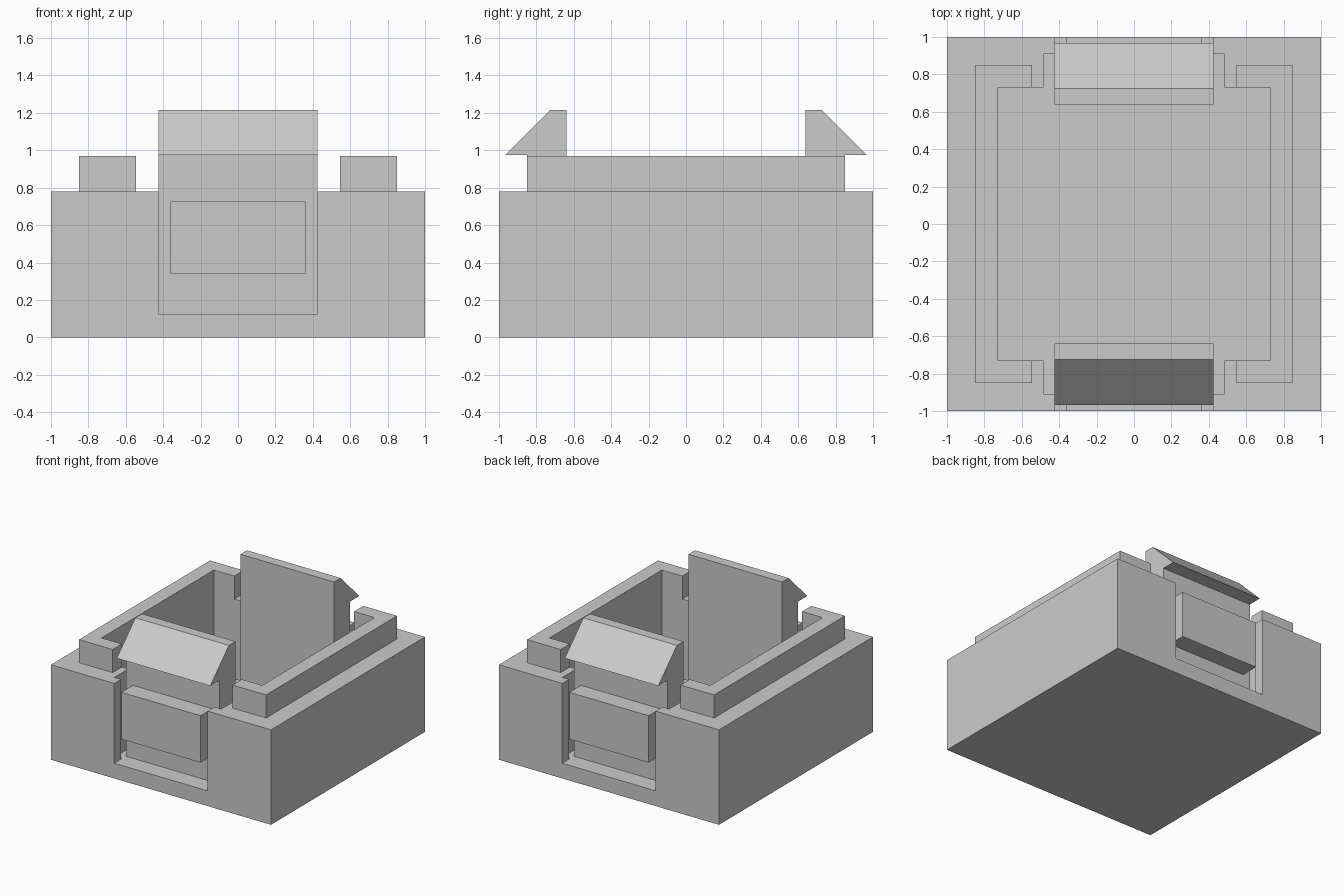
import bpy
import bmesh
from mathutils import Vector

cube = bpy.data.objects.get("Cube")
if cube:
    bpy.data.objects.remove(cube, do_unlink=True)

grey = bpy.data.materials.new("plain_grey")
grey.use_nodes = True
COLOUR = (0.6, 0.6, 0.6, 1.0)
grey.diffuse_color = COLOUR
grey.node_tree.nodes["Principled BSDF"].inputs["Base Color"].default_value = COLOUR

FLOOR, RIM, LIP_TOP, HOOK_TOP = 0.125, 0.78, 0.97, 1.215
CAVITY, LIP, LIP_GAP = 0.73, 0.85, 0.545
SLOT, SLOT_WIDE, SLOT_STEP = 0.425, 0.485, 0.91


def prism(name, points, depth):
    """Extrude a flat outline of 3D points along the depth vector."""
    bm = bmesh.new()
    face = bm.faces.new([bm.verts.new(p) for p in points])
    extruded = bmesh.ops.extrude_face_region(bm, geom=[face])["geom"]
    moved = [v for v in extruded if isinstance(v, bmesh.types.BMVert)]
    bmesh.ops.translate(bm, verts=moved, vec=Vector(depth))
    bmesh.ops.recalc_face_normals(bm, faces=bm.faces)
    mesh = bpy.data.meshes.new(name)
    bm.to_mesh(mesh)
    bm.free()
    mesh.materials.append(grey)
    obj = bpy.data.objects.new(name, mesh)
    bpy.context.scene.collection.objects.link(obj)
    return obj


def box(name, x0, x1, y0, y1, z0, z1):
    corners = [(x0, y0, z0), (x1, y0, z0), (x1, y1, z0), (x0, y1, z0)]
    return prism(name, corners, (0, 0, z1 - z0))


def combine(target, tool, operation):
    """Apply a boolean to the target and remove the tool."""
    mod = target.modifiers.new("combine", "BOOLEAN")
    mod.operation = operation
    mod.solver = "EXACT"
    mod.object = tool
    tool.hide_render = True
    bpy.context.view_layer.objects.active = target
    bpy.ops.object.modifier_apply(modifier=mod.name)
    bpy.data.objects.remove(tool, do_unlink=True)


# Box body with a raised lip on each side
body = box("box_body", -1, 1, -1, 1, 0, RIM)
for side in (-1, 1):
    x0, x1 = sorted((side * LIP_GAP, side * LIP))
    combine(body, box("lip_block", x0, x1, -LIP, LIP, RIM - 0.1, LIP_TOP), "UNION")

# Hollow interior, opening into a stepped slot at the front and back
quarter = [(CAVITY, CAVITY), (SLOT_WIDE, CAVITY), (SLOT_WIDE, SLOT_STEP),
           (SLOT, SLOT_STEP), (SLOT, 1.1)]
half = quarter + [(-x, y) for x, y in reversed(quarter)]
outline = half + [(x, -y) for x, y in reversed(half)]
opening = prism("opening", [(x, y, FLOOR) for x, y in outline], (0, 0, 1.5))
combine(body, opening, "DIFFERENCE")

# Upright latches with sloped hooks and push pads
latch_profile = [(0.64, FLOOR - 0.02), (0.64, HOOK_TOP), (0.725, HOOK_TOP),
                 (0.967, 0.975), (LIP, 0.975), (LIP, FLOOR - 0.02)]
for place, side in (("front", -1), ("back", 1)):
    prism(place + "_latch", [(-SLOT, side * y, z) for y, z in latch_profile],
          (2 * SLOT, 0, 0))
    y0, y1 = sorted((side * (LIP - 0.02), side * 1.0))
    box(place + "_push_pad", -0.36, 0.36, y0, y1, 0.34, 0.725)
